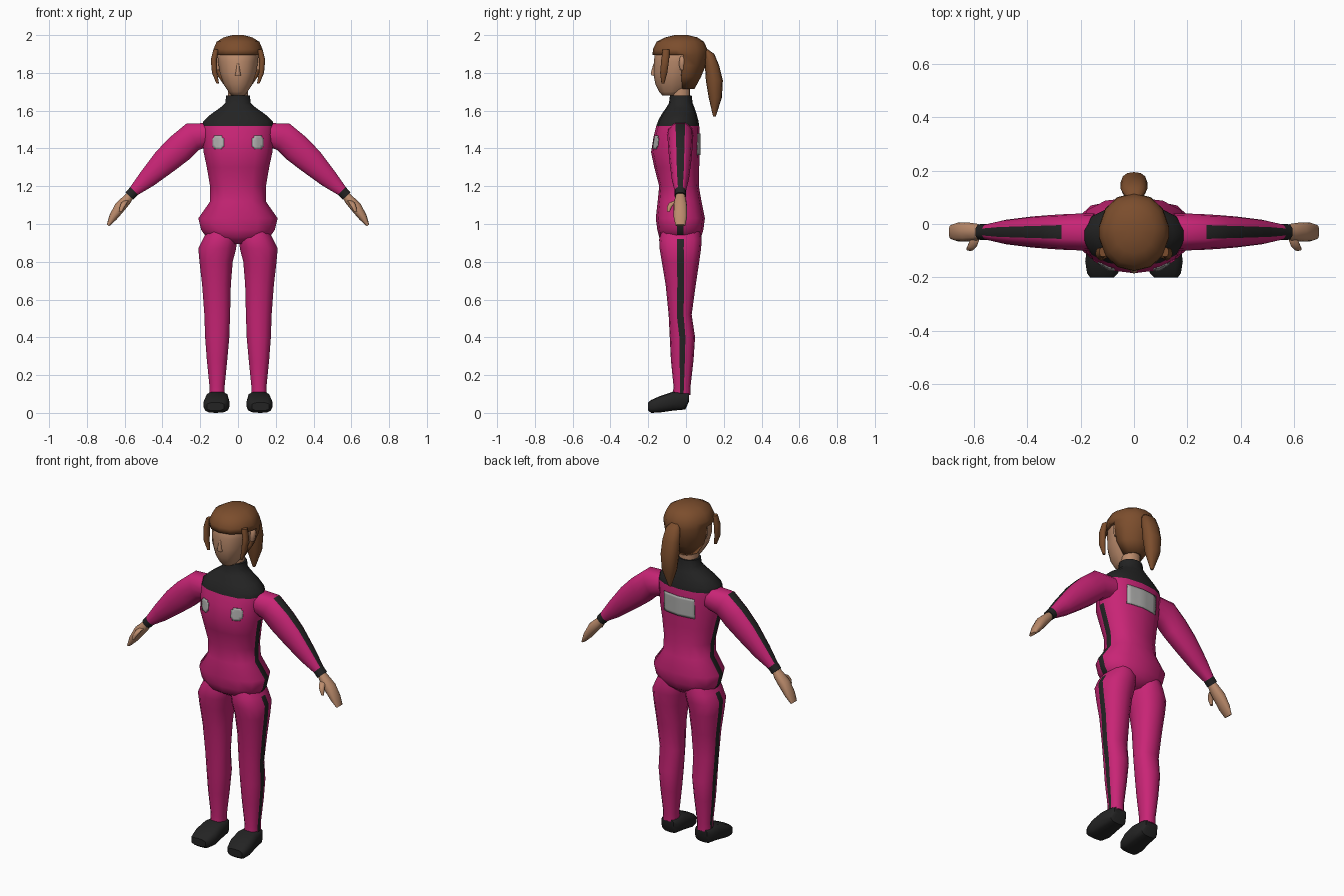
import bpy, bmesh, math
from mathutils import Vector
from mathutils.bvhtree import BVHTree

if "Cube" in bpy.data.objects:
    bpy.data.objects.remove(bpy.data.objects["Cube"], do_unlink=True)


def material(name, rgb):
    m = bpy.data.materials.new(name)
    m.use_nodes = True
    m.diffuse_color = (*rgb, 1)
    bsdf = next(n for n in m.node_tree.nodes if n.type == 'BSDF_PRINCIPLED')
    bsdf.inputs["Base Color"].default_value = (*rgb, 1)
    return m


SUIT = material("magenta suit", (0.58, 0.018, 0.18))
BLACK = material("black trim", (0.017, 0.017, 0.017))
SKIN = material("skin", (0.5, 0.26, 0.15))
HAIR = material("brown hair", (0.2, 0.075, 0.026))
GREY = material("grey patch", (0.42, 0.42, 0.41))

X, Y, Z = Vector((1, 0, 0)), Vector((0, 1, 0)), Vector((0, 0, 1))
ANGLES = [0, 0, 36, 63, 90, 117, 144, 180, 180, 216, 243, 270, 297, 324]
SIDES = len(ANGLES)
OUTER, INNER = 0, SIDES // 2      # narrow strips at +u and -u


def finish(name, bm, mats, angle=50):
    bmesh.ops.recalc_face_normals(bm, faces=bm.faces)
    mesh = bpy.data.meshes.new(name)
    bm.to_mesh(mesh)
    bm.free()
    for m in mats:
        mesh.materials.append(m)
    ob = bpy.data.objects.new(name, mesh)
    bpy.context.collection.objects.link(ob)
    bpy.ops.object.select_all(action='DESELECT')
    bpy.context.view_layer.objects.active = ob
    ob.select_set(True)
    bpy.ops.object.shade_smooth_by_angle(angle=math.radians(angle))
    return ob


def loft(name, rings, mats, rule=None, keep=None, power=0.85, mirror=1, angle=50):
    """Skin rings of (centre, u axis, v axis, u radius, v radius, strip half width)."""
    bm = bmesh.new()
    loops = []
    for c, u, v, a, b, w in rings:
        loop = []
        for i, deg in enumerate(ANGLES):
            co, si = math.cos(math.radians(deg)), math.sin(math.radians(deg))
            p = math.copysign(abs(co) ** power, co) * a
            q = math.copysign(abs(si) ** power, si) * b
            if i in (0, INNER + 1):
                q = -w
            elif i in (1, INNER):
                q = w
            pt = Vector(c) + u * p + v * q
            pt.x *= mirror
            loop.append(bm.verts.new(pt))
        loops.append(loop)
    for r in range(len(loops) - 1):
        for k in range(SIDES):
            n = (k + 1) % SIDES
            f = bm.faces.new((loops[r][k], loops[r][n], loops[r + 1][n], loops[r + 1][k]))
            if rule:
                f.material_index = rule(r, k, f.calc_center_median())
    caps = [bm.faces.new(loops[0]), bm.faces.new(loops[-1])]
    if rule:
        for cap, r in zip(caps, (0, len(loops) - 2)):
            cap.material_index = rule(r, 3, cap.calc_center_median())
    if keep:
        bad = [f for f in bm.faces if not keep(f.calc_center_median())]
        bmesh.ops.delete(bm, geom=bad, context='FACES')
    return finish(name, bm, mats, angle)


def upright(rows, w=None, x=0):
    """Level rings from rows of (z, half width, front y, back y)."""
    return [((x, (f + b) / 2, z), X, Y, a, (b - f) / 2, w or min(a, (b - f) / 2) * 0.15)
            for z, a, f, b in rows]


def limb(rows, y=-0.03):
    """Rings across a path in the x-z plane: (x, z, thickness, depth, strip)."""
    out = []
    for i, (x, z, a, b, w) in enumerate(rows):
        p, n = rows[max(i - 1, 0)], rows[min(i + 1, len(rows) - 1)]
        t = Vector((n[0] - p[0], 0, n[1] - p[1])).normalized()
        out.append(((x, y, z), Vector((-t.z, 0, t.x)), Y, a, b, w))
    return out


# Torso with black yoke, collar and side strips
torso = loft("torso", upright([
    (1.68, .063, -.085, .03), (1.64, .067, -.09, .035), (1.615, .095, -.105, .045),
    (1.58, .145, -.13, .057), (1.545, .183, -.148, .066), (1.52, .19, -.157, .07),
    (1.46, .188, -.172, .072), (1.38, .182, -.185, .072), (1.3, .165, -.168, .07),
    (1.2, .148, -.142, .068), (1.12, .147, -.15, .082), (1.03, .21, -.16, .1),
    (0.97, .195, -.152, .092), (0.93, .168, -.142, .08), (0.895, .05, -.09, .04)], w=0.018),
    [SUIT, BLACK],
    lambda r, k, c: int(c.z > 1.52 or (k in (OUTER, INNER) and 0.9 < c.z < 1.42)))

# Chest and back patches laid on the torso
tree = BVHTree.FromPolygons([v.co for v in torso.data.vertices],
                            [tuple(p.vertices) for p in torso.data.polygons])


def patch(name, x0, x1, z0, z1, side, n=8, clipped=False):
    bm = bmesh.new()
    grid = []
    for i in range(n + 1):
        for j in range(n + 1):
            start = Vector((x0 + (x1 - x0) * i / n, side, z0 + (z1 - z0) * j / n))
            hit = tree.ray_cast(start, -Y * side)[0]
            grid.append(bm.verts.new(hit + Y * side * 0.004))
    for i in range(n):
        for j in range(n):
            if clipped and i in (0, n - 1) and j in (0, n - 1):
                continue
            a = i * (n + 1) + j
            f = [grid[a], grid[a + 1], grid[a + n + 2], grid[a + n + 1]]
            bm.faces.new(f if side > 0 else f[::-1])
    loose = [v for v in bm.verts if not v.link_faces]
    bmesh.ops.delete(bm, geom=loose, context='VERTS')
    ob = finish(name, bm, [GREY])
    rim = ob.modifiers.new("plate", 'SOLIDIFY')
    rim.thickness, rim.offset = 0.004, 0


patch("back_patch", -.1, .1, 1.365, 1.48, 1)

# Head, nose and neck
loft("neck", upright([(1.66, .052, -.078, .022), (1.75, .052, -.078, .022)]), [SKIN])
loft("head", upright([
    (1.68, .035, -.125, -.03), (1.7, .05, -.142, 0), (1.74, .076, -.162, .03),
    (1.8, .096, -.174, .06), (1.86, .106, -.17, .085), (1.92, .11, -.163, .09),
    (1.97, .07, -.1, .05)]), [SKIN], power=0.92, angle=60)
loft("nose", upright([(1.785, .016, -.182, -.15), (1.80, .013, -.186, -.15),
                      (1.85, .006, -.172, -.15)]), [SKIN])

# Hair cap, open over the face
cap = loft("hair_cap", upright([
    (2.0, .03, -.06, .01), (1.988, .075, -.11, .06), (1.965, .113, -.155, .095),
    (1.925, .13, -.175, .113), (1.895, .132, -.177, .116), (1.84, .125, -.165, .105),
    (1.78, .105, -.15, .08), (1.715, .06, -.1, .045)]), [HAIR], power=0.95, angle=60,
    keep=lambda c: c.z > 1.9 or (c.y > 0.0 and c.z > 1.72))
rim = cap.modifiers.new("thickness", 'SOLIDIFY')
rim.thickness, rim.offset = 0.024, -1

loft("ponytail", upright([
    (1.925, .02, .09, .115), (1.9, .042, .095, .15), (1.84, .05, .1, .175),
    (1.76, .05, .105, .195), (1.67, .042, .12, .19), (1.57, .008, .143, .158)]),
    [HAIR], angle=60)

for side, s in (("left", 1), ("right", -1)):
    x0, x1 = sorted((s * .074, s * .135))
    patch(side + "_chest_patch", x0, x1, 1.397, 1.467, -1, n=6, clipped=True)

    # Loose strand of hair beside the face, and ear
    strand = [((x, y, z), X, Y, a, b, .004) for x, y, z, a, b in (
        (.115, -.105, 1.925, .015, .018), (.128, -.11, 1.87, .016, .021),
        (.124, -.118, 1.8, .014, .019), (.108, -.122, 1.745, .007, .008))]
    loft(side + "_hair_strand", strand, [HAIR], mirror=s)
    loft(side + "_ear", upright([(1.815, .01, -.03, -.01), (1.84, .018, -.037, -.005),
                                 (1.875, .02, -.035, 0), (1.89, .01, -.028, -.01)], x=.107),
         [SKIN], mirror=s)

    # Arm with strip along the top and black cuff
    loft(side + "_arm", limb([
        (.15, 1.475, .06, .07, .03), (.24, 1.462, .077, .068, .026),
        (.31, 1.4, .078, .064, .023), (.385, 1.333, .07, .058, .021),
        (.48, 1.24, .05, .046, .018), (.55, 1.175, .029, .03, .013),
        (.575, 1.148, .028, .03, .01)]), [SUIT, BLACK],
        lambda r, k, c: int(r == 5 or (k == OUTER and r > 0)), mirror=s)
    loft(side + "_hand", limb([
        (.568, 1.155, .021, .023, .004), (.59, 1.127, .026, .031, .005),
        (.625, 1.09, .03, .036, .005), (.662, 1.035, .022, .035, .005),
        (.688, .993, .008, .026, .002)]), [SKIN], mirror=s)
    loft(side + "_thumb", [((x, y, z), X, Y, r, r, .003) for x, y, z, r in (
        (.59, -.045, 1.125, .014), (.603, -.073, 1.112, .016),
        (.613, -.088, 1.09, .013), (.622, -.093, 1.065, .007))], [SKIN], mirror=s)

    # Leg with outer strip
    leg = [((x, (f + b) / 2, z), X, Y, a, (b - f) / 2, w) for z, x, a, f, b, w in (
        (.96, .09, .075, -.13, .075, .018), (.92, .096, .09, -.142, .083, .018),
        (.87, .11, .1, -.14, .08, .018), (.8, .116, .088, -.128, .07, .018),
        (.68, .114, .076, -.108, .052, .018), (.52, .11, .068, -.092, .03, .018),
        (.4, .11, .064, -.086, .048, .016), (.28, .111, .054, -.08, .04, .014),
        (.14, .111, .04, -.066, .024, .01), (.095, .111, .041, -.07, .024, .01))]
    loft(side + "_leg", leg, [SUIT, BLACK],
         lambda r, k, c: int(k == OUTER and r > 0), mirror=s)

    # Shoe, skinned from heel to toe
    shoe = [((x, y, (lo + hi) / 2), X, Z, a, (hi - lo) / 2, .012) for x, y, lo, hi, a in (
        (.11, .016, .06, .104, .04), (.11, -.004, .018, .11, .054),
        (.111, -.07, .012, .112, .062), (.114, -.14, .002, .088, .069),
        (.118, -.185, 0, .068, .058), (.12, -.2, .012, .055, .045))]
    loft(side + "_shoe", shoe, [BLACK], power=0.6, mirror=s, angle=40)
